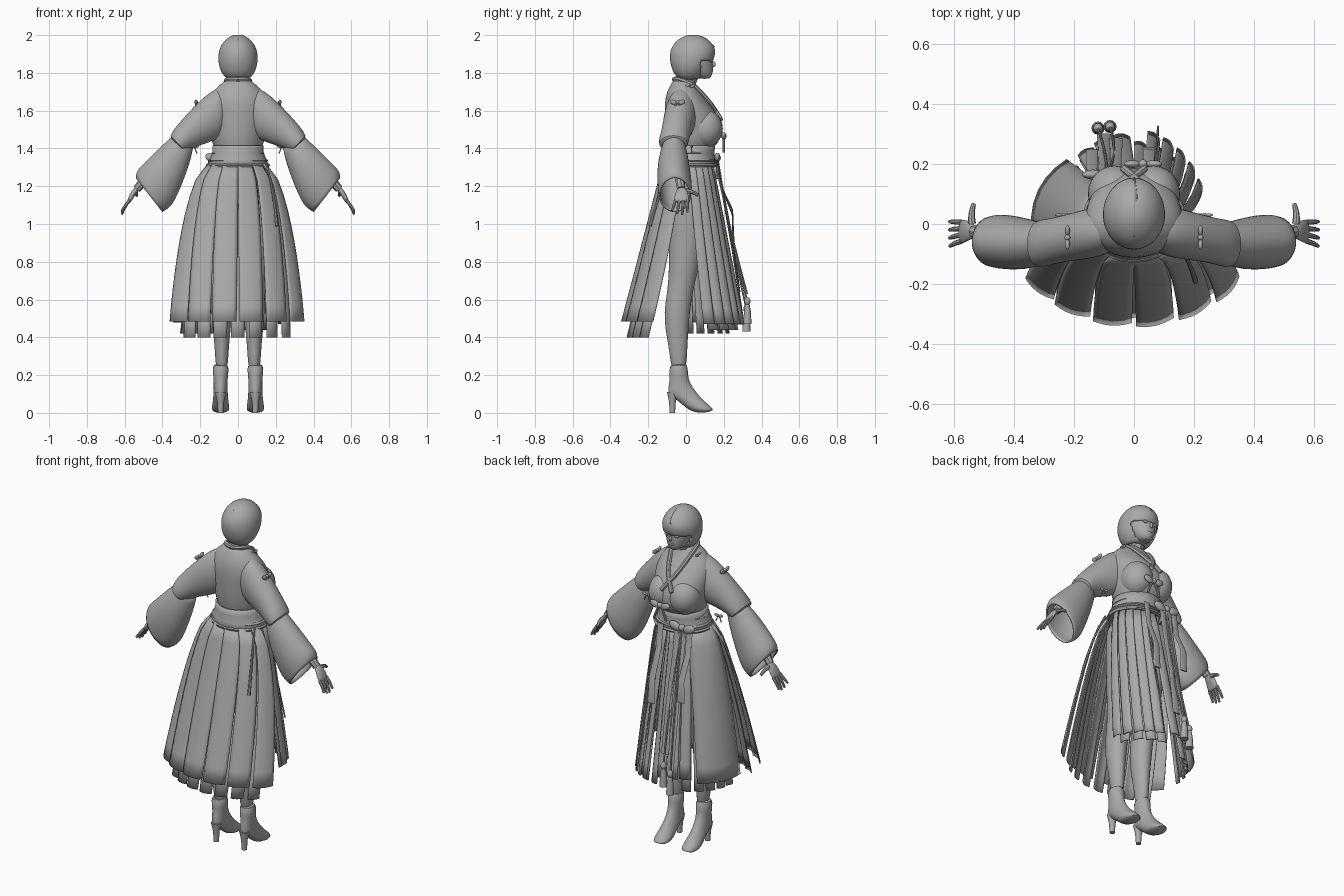
import bpy, bmesh, math
from mathutils import Vector

cube = bpy.data.objects.get("Cube")
if cube:
    bpy.data.objects.remove(cube, do_unlink=True)

grey = bpy.data.materials.new("plain grey")
grey.use_nodes = True
grey.diffuse_color = (0.4, 0.4, 0.4, 1)
grey.node_tree.nodes["Principled BSDF"].inputs["Base Color"].default_value = (0.4, 0.4, 0.4, 1)
parts = []
X, Y = Vector((1, 0, 0)), Vector((0, 1, 0))


def keep(obj, name, subsurf=0, thick=0):
    obj.name = name
    obj.data.materials.clear()
    obj.data.materials.append(grey)
    if subsurf:
        obj.modifiers.new("Smooth", 'SUBSURF').levels = subsurf
        obj.modifiers["Smooth"].render_levels = subsurf
    if thick:
        obj.modifiers.new("Cloth", 'SOLIDIFY').thickness = thick
    parts.append(obj)
    return obj


def from_bmesh(bm, name, **kw):
    bmesh.ops.recalc_face_normals(bm, faces=bm.faces[:])
    me = bpy.data.meshes.new(name)
    bm.to_mesh(me)
    bm.free()
    obj = bpy.data.objects.new(name, me)
    bpy.context.collection.objects.link(obj)
    return keep(obj, name, **kw)


def loft(name, rings, axis, n=24, caps=True, cut=None, **kw):
    """Each ring: two opposite points and the half width along axis."""
    bm = bmesh.new()
    loops = []
    for a, b, w in rings:
        a, b = Vector(a), Vector(b)
        mid, u = (a + b) / 2, (a - b) / 2
        angles = [2 * math.pi * i / n for i in range(n)]
        loops.append([bm.verts.new(mid + u * math.cos(t) + axis * w * math.sin(t)) for t in angles])
    for lo, hi in zip(loops, loops[1:]):
        for i in range(n):
            j = (i + 1) % n
            bm.faces.new((lo[i], lo[j], hi[j], hi[i]))
    if caps:
        bm.faces.new(loops[0])
        bm.faces.new(loops[-1])
    if cut:
        gone = [f for f in bm.faces if cut(f.calc_center_median())]
        bmesh.ops.delete(bm, geom=gone, context='FACES')
    return from_bmesh(bm, name, **kw)


def stack(name, rows, x=0, **kw):
    """Horizontal rings: z, front y, back y, half width."""
    return loft(name, [((x, f, z), (x, b, z), w) for z, f, b, w in rows], X, **kw)


def tube(name, points, radius, taper=None):
    cu = bpy.data.curves.new(name, 'CURVE')
    cu.dimensions = '3D'
    cu.bevel_depth, cu.bevel_resolution, cu.resolution_u = radius, 2, 5
    cu.use_fill_caps = True
    sp = cu.splines.new('NURBS')
    sp.points.add(len(points) - 1)
    sp.use_endpoint_u, sp.order_u = True, min(3, len(points))
    for i, (p, co) in enumerate(zip(sp.points, points)):
        p.co = (*co, 1)
        p.radius = taper[i] if taper else 1
    obj = bpy.data.objects.new(name, cu)
    bpy.context.collection.objects.link(obj)
    bpy.ops.object.select_all(action='DESELECT')
    obj.select_set(True)
    bpy.context.view_layer.objects.active = obj
    bpy.ops.object.convert(target='MESH')
    return keep(bpy.context.view_layer.objects.active, name)


def blob(name, loc, scale, rot=(0, 0, 0)):
    bpy.ops.mesh.primitive_uv_sphere_add(segments=24, ring_count=14, radius=1, location=loc, rotation=rot)
    bpy.context.object.scale = scale
    return keep(bpy.context.object, name)


def skirt(name, top, hem, count, rx, ry, zhem, inset=0.0, gap=0.05):
    """Pleat strips fanning from the waist span of angles to the hem span."""
    for k in range(count):
        bm = bmesh.new()
        grid = []
        for r in range(11):
            t = r / 10
            z = 1.32 + (zhem - 1.32) * t
            q = (1.32 - z) / 0.83
            row = []
            for c in range(7):
                s = c / 6
                f = (k + gap * t + s * (1 - 2 * gap * t)) / count
                a0, a1 = [p + (e - p) * t ** 0.6 for p, e in zip(top, hem)]
                a = math.radians(a0 + (a1 - a0) * f)
                off = 0.012 * (s - 0.5) + 0.008 * t * math.sin(s * math.pi) - inset
                wx = 0.155 + (rx - 0.155) * q ** 0.6 + off
                base = 0.118 if a < 0 else 0.14
                wy = base + (ry - base) * q + off
                row.append(bm.verts.new((wx * math.cos(a), wy * math.sin(a), z)))
            grid.append(row)
        for p, q in zip(grid, grid[1:]):
            for c in range(6):
                bm.faces.new((p[c], p[c + 1], q[c + 1], q[c]))
        from_bmesh(bm, f"{name}_{k + 1}", thick=0.006)


def bow(name, c, size, along=X):
    c = Vector(c)
    blob(name + "_knot", c, (size * 0.3,) * 3)
    for s in (-1, 1):
        p = c + along * s * size * 0.7
        blob(name + "_loop", p, (size * 0.6, size * 0.25, size * 0.38), (0, -0.35 * s, math.atan2(along.y, along.x)))
        tube(name + "_end", [c, c + along * s * size * 0.5 - Vector((0, 0, size * 0.7)),
                             c + along * s * size * 0.8 - Vector((0, 0, size * 1.7))], size * 0.14)


# Torso with draped blouse front, sash and cords
stack("torso", [(1.28, .13, -.11, .15), (1.36, .125, -.09, .112), (1.4, .14, -.095, .12), (1.43, .172, -.102, .138),
                (1.47, .188, -.108, .148), (1.53, .186, -.112, .156), (1.58, .165, -.113, .162), (1.64, .125, -.114, .165),
                (1.7, .075, -.102, .14), (1.745, .05, -.078, .085), (1.775, .04, -.055, .05)], n=32, subsurf=1)
stack("sash", [(1.3, .15, -.118, .158), (1.34, .145, -.11, .14), (1.38, .14, -.1, .125),
               (1.415, .145, -.1, .125)], caps=False, thick=0.01)
for z, w in ((1.312, .163), (1.335, .153), (1.375, .134)):
    stack("waist_cord", [(z - .007, w, -w + .04, w), (z, w + .008, -w + .033, w + .007), (z + .007, w, -w + .04, w)])

# Neck, head and hair
tube("neck", [(0, -.01, 1.7), (0, .015, 1.76), (0, .04, 1.84)], .043)
stack("head", [(1.768, .125, .07, .02), (1.785, .138, .03, .045), (1.82, .145, -.03, .066), (1.87, .142, -.06, .08),
               (1.92, .14, -.06, .08), (1.96, .1, -.03, .06)], subsurf=1)
blob("nose", (0, .144, 1.846), (.008, .013, .016))
blob("lips", (0, .137, 1.812), (.018, .007, .007))
stack("hair", [(1.765, .06, -.03, .052), (1.785, .09, -.056, .076), (1.81, .11, -.07, .092), (1.84, .128, -.08, .101),
               (1.865, .143, -.085, .104), (1.89, .153, -.086, .104), (1.92, .157, -.083, .101), (1.955, .14, -.065, .085),
               (1.982, .11, -.035, .06), (1.998, .075, 0, .032), (2.002, .045, .025, .01)],
      n=40, cut=lambda c: c.y > .078 and c.z < 1.875 or c.z < 1.77, subsurf=1, thick=0.008)
tube("hair_parting", [(0, .15, 1.935), (.01, .11, 1.985), (.005, .04, 2.0), (0, -.04, 1.972)], .004)

for s, side in ((1, "left"), (-1, "right")):
    blob(side + "_bust", (s * .066, .1, 1.505), (.088, .095, .1))
    blob(side + "_eye", (s * .032, .134, 1.862), (.015, .007, .008))
    blob(side + "_ear", (s * .082, .045, 1.845), (.01, .016, .024))
    tube(side + "_collar", [(0, -.062, 1.765), (s * .055, -.055, 1.772), (s * .068, .03, 1.745), (s * .05, .085, 1.69),
                            (s * .02, .145, 1.62), (s * -.035, .185, 1.55)], .013)

    # Sleeves: top edge x, z, then bottom edge x, z, then y and depth
    def sleeve(name, rows, **kw):
        loft(name, [((s * a, y, b), (s * c, y, d), w) for a, b, c, d, y, w in rows], Y, **kw)

    sleeve(side + "_upper_sleeve", [(.05, 1.735, .06, 1.47, -.02, .07), (.12, 1.718, .11, 1.45, -.025, .085),
                                    (.18, 1.675, .155, 1.43, -.035, .084), (.26, 1.595, .205, 1.415, -.048, .078),
                                    (.33, 1.515, .25, 1.395, -.062, .078), (.367, 1.462, .285, 1.378, -.068, .082),
                                    (.345, 1.445, .285, 1.395, -.065, .05)], subsurf=1)
    sleeve(side + "_bell_sleeve", [(.325, 1.485, .238, 1.4, -.062, .05), (.38, 1.437, .252, 1.33, -.066, .072),
                                   (.455, 1.365, .295, 1.21, -.066, .088), (.52, 1.3, .335, 1.12, -.06, .092),
                                   (.54, 1.275, .362, 1.085, -.058, .09), (.542, 1.245, .4, 1.062, -.058, .085)],
           caps=False, subsurf=1, thick=0.008)
    bow(side + "_shoulder_bow", (s * .222, -.045, 1.645), .032, Y)
    bow(side + "_neck_bow", (s * .095, .02, 1.73), .02, Y)
    bow(side + "_sleeve_bow", (s * .235, .03, 1.41), .022)

    # Forearm, palm, fingers and thumb
    tube(side + "_forearm", [(s * .3, -.05, 1.42), (s * .44, -.045, 1.3), (s * .535, -.025, 1.185)], .033, [1, .95, .65])
    sleeve(side + "_palm", [(.54, 1.2, .52, 1.188, -.023, .02), (.565, 1.175, .54, 1.16, -.022, .034),
                            (.583, 1.135, .562, 1.123, -.025, .04), (.588, 1.118, .572, 1.108, -.027, .037)], subsurf=1)
    for k in range(4):
        y = -.057 + .021 * k
        drop = (.02, .005, 0, .012)[k]
        tube(side + "_finger", [(s * .575, y, 1.125), (s * .603, y * 1.15, 1.09), (s * .615, y * 1.3, 1.05 + drop)],
             .009, [1, .95, .65])
    tube(side + "_thumb", [(s * .54, 0, 1.175), (s * .545, .035, 1.175), (s * .535, .065, 1.15)], .011, [1.2, 1, .7])

    # Leg
    stack(side + "_leg", [(1.28, .1, -.085, .08), (1.15, .118, -.09, .09), (1.0, .106, -.088, .088),
                          (.85, .088, -.09, .076), (.72, .056, -.092, .063), (.64, .036, -.1, .056),
                          (.53, .02, -.118, .056), (.43, .012, -.108, .046), (.32, .006, -.086, .035),
                          (.22, .002, -.08, .033)], x=s * .086, subsurf=1)

    # Ankle boot: front y, z, then back y, z, then half width
    boot = [(.013, .27, -.094, .262, .048), (.008, .2, -.084, .2, .039), (.022, .155, -.09, .15, .036),
            (.052, .112, -.1, .105, .038), (.075, .085, -.07, .085, .039), (.098, .062, -.02, .045, .043),
            (.118, .045, .02, .01, .047), (.136, .027, .065, .001, .045), (.149, .013, .1, 0, .03)]
    loft(side + "_boot", [((s * .092, a, b), (s * .092, c, d), w) for a, b, c, d, w in boot], X, subsurf=1)
    stack(side + "_heel", [(.11, -.04, -.1, .03), (.06, -.054, -.09, .018), (0, -.058, -.086, .014)], x=s * .092)

# Pleated overskirt, underskirt and front panels
skirt("back_pleat", (-4, -176), (-31, -149), 6, .42, .335, .485)
skirt("under_pleat", (-8, -172), (-40, -140), 7, .385, .305, .4, inset=.02, gap=.12)
skirt("left_front_pleat", (4, 82), (17, 80), 5, .24, .305, .47)
skirt("left_under_pleat", (12, 90), (24, 92), 4, .24, .285, .44, inset=.025, gap=.12)
skirt("middle_pleat", (86, 124), (92, 132), 3, .28, .3, .5)
skirt("right_front_panel", (118, 190), (130, 187), 1, .335, .3, .48)
skirt("right_under_pleat", (110, 188), (115, 183), 5, .32, .28, .42, inset=.03, gap=.12)

# Bows, hanging ribbons and tassels
bow("chest_bow", (.03, .2, 1.465), .05)
bow("sash_bow", (-.09, .165, 1.35), .065)
for k, (x, low) in enumerate(((-.1, .52), (-.06, .64), (-.14, .95), (.05, .9))):
    rows = [(1.34, .165, .02), (1.2, .185, .018), (.5 * (1.2 + low), .245, .02), (low, .3 - .12 * (low - .5), .024)]
    stack(f"ribbon_{k + 1}", [(z, y + .005, y - .003, w) for z, y, w in rows], x=x, n=12)
for x, y, z in ((-.12, .32, .5), (-.08, .325, .54)):
    tube("tassel_cord", [(-.09, .17, 1.33), (x + .03, .23, .95), (x, y, z + .05)], .005)
    blob("tassel_knot", (x, y, z + .05), (.016, .016, .022))
    stack("tassel", [(z + .045, y + .01, y - .01, .01), (z, y + .018, y - .018, .018), (z - .07, y + .022, y - .022, .022)], x=x, n=12)
tube("front_string", [(.05, .16, 1.3), (.08, .25, .9), (.08, .325, .63)], .004)
tube("back_cord", [(.15, -.06, 1.32), (.19, -.14, 1.18), (.205, -.19, .99)], .007, [.7, .8, 1.4])

bpy.ops.object.select_all(action='DESELECT')
for obj in parts:
    obj.select_set(True)
bpy.context.view_layer.objects.active = parts[0]
bpy.ops.object.shade_smooth_by_angle(angle=math.radians(40))
